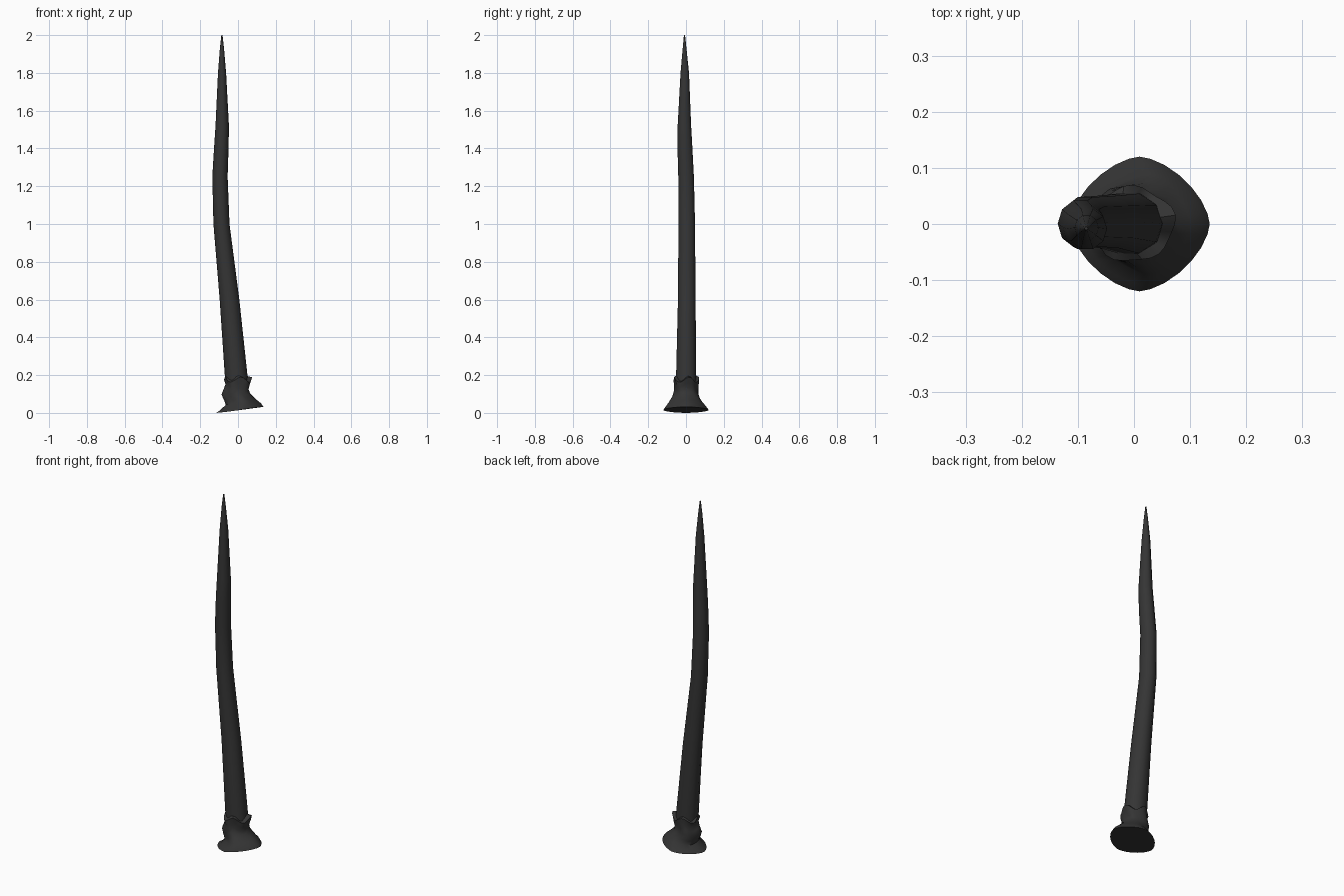
import bpy, bmesh, math

if "Cube" in bpy.data.objects:
    bpy.data.objects.remove(bpy.data.objects["Cube"])

mat = bpy.data.materials.new("dark_horn")
mat.diffuse_color = (0.035, 0.035, 0.035, 1)
mat.use_nodes = True
mat.node_tree.nodes["Principled BSDF"].inputs["Base Color"].default_value = mat.diffuse_color


def loft(name, rings, cap_start, cap_end, angle):
    """Skin a list of closed point rings, all with the same point count."""
    bm = bmesh.new()
    loops = [[bm.verts.new(p) for p in ring] for ring in rings]
    n = len(loops[0])
    for a, b in zip(loops, loops[1:]):
        for i in range(n):
            j = (i + 1) % n
            bm.faces.new((a[i], a[j], b[j], b[i]))
    if cap_start:
        bm.faces.new(loops[0][::-1])
    if cap_end:
        bm.faces.new(loops[-1])
    bmesh.ops.recalc_face_normals(bm, faces=bm.faces)
    me = bpy.data.meshes.new(name)
    bm.to_mesh(me)
    bm.free()
    ob = bpy.data.objects.new(name, me)
    bpy.context.collection.objects.link(ob)
    me.materials.append(mat)
    bpy.ops.object.select_all(action='DESELECT')
    bpy.context.view_layer.objects.active = ob
    ob.select_set(True)
    bpy.ops.object.shade_smooth_by_angle(angle=math.radians(angle))
    return ob


# Bent spike shaft: z, min x, max x, min y, max y
shaft = [
    (0.06, -0.055, 0.060, -0.055, 0.057),
    (0.20, -0.070, 0.050, -0.055, 0.057),
    (0.60, -0.097, 0.007, -0.045, 0.053),
    (1.00, -0.130, -0.045, -0.042, 0.050),
    (1.25, -0.136, -0.055, -0.043, 0.044),
    (1.40, -0.127, -0.050, -0.047, 0.036),
    (1.52, -0.119, -0.048, -0.046, 0.029),
    (1.80, -0.106, -0.063, -0.030, 0.017),
    (1.93, -0.096, -0.074, -0.018, 0.003),
    (2.00, -0.088, -0.082, -0.011, -0.005),
]
rings = []
for z, x0, x1, y0, y1 in shaft:
    rings.append([((x0 + x1) / 2 + (x1 - x0) / 2 * math.cos(i * math.tau / 10),
                   (y0 + y1) / 2 + (y1 - y0) / 2 * math.sin(i * math.tau / 10), z)
                  for i in range(10)])
loft("spike_shaft", rings, True, True, 40)

# Lumpy flared root: z at left, z at right, min x, max x, half y, diamond power, lump, jag
root = [
    (0.000, 0.032, -0.115, 0.135, 0.120, 1.25, 0.00, 0.000),
    (0.014, 0.050, -0.095, 0.122, 0.108, 1.20, 0.01, 0.000),
    (0.040, 0.066, -0.066, 0.100, 0.088, 1.10, 0.03, 0.003),
    (0.062, 0.086, -0.070, 0.078, 0.074, 1.00, 0.06, 0.005),
    (0.090, 0.105, -0.082, 0.062, 0.066, 1.00, 0.07, 0.007),
    (0.120, 0.125, -0.074, 0.056, 0.063, 1.00, 0.05, 0.009),
    (0.148, 0.150, -0.064, 0.064, 0.064, 1.00, 0.06, 0.011),
    (0.178, 0.175, -0.074, 0.071, 0.067, 1.00, 0.05, 0.014),
    (0.188, 0.182, -0.062, 0.046, 0.052, 1.00, 0.00, 0.014),
]
rings = []
for k, (zl, zr, x0, x1, hy, p, lump, jag) in enumerate(root):
    ring = []
    for i in range(28):
        a = i * math.tau / 28
        c, s = math.cos(a), math.sin(a)
        r = 1 + lump * (math.sin(5 * a + k * 0.9) + 0.6 * math.sin(3 * a - k * 0.7))
        x = (x0 + x1) / 2 + (x1 - x0) / 2 * math.copysign(abs(c) ** p, c) * r
        y = hy * math.copysign(abs(s) ** p, s) * r
        z = zl + (zr - zl) * (c + 1) / 2 + jag * math.sin(4 * a + 0.6)
        ring.append((x, y, z))
    rings.append(ring)
loft("flared_root", rings, True, False, 45)
